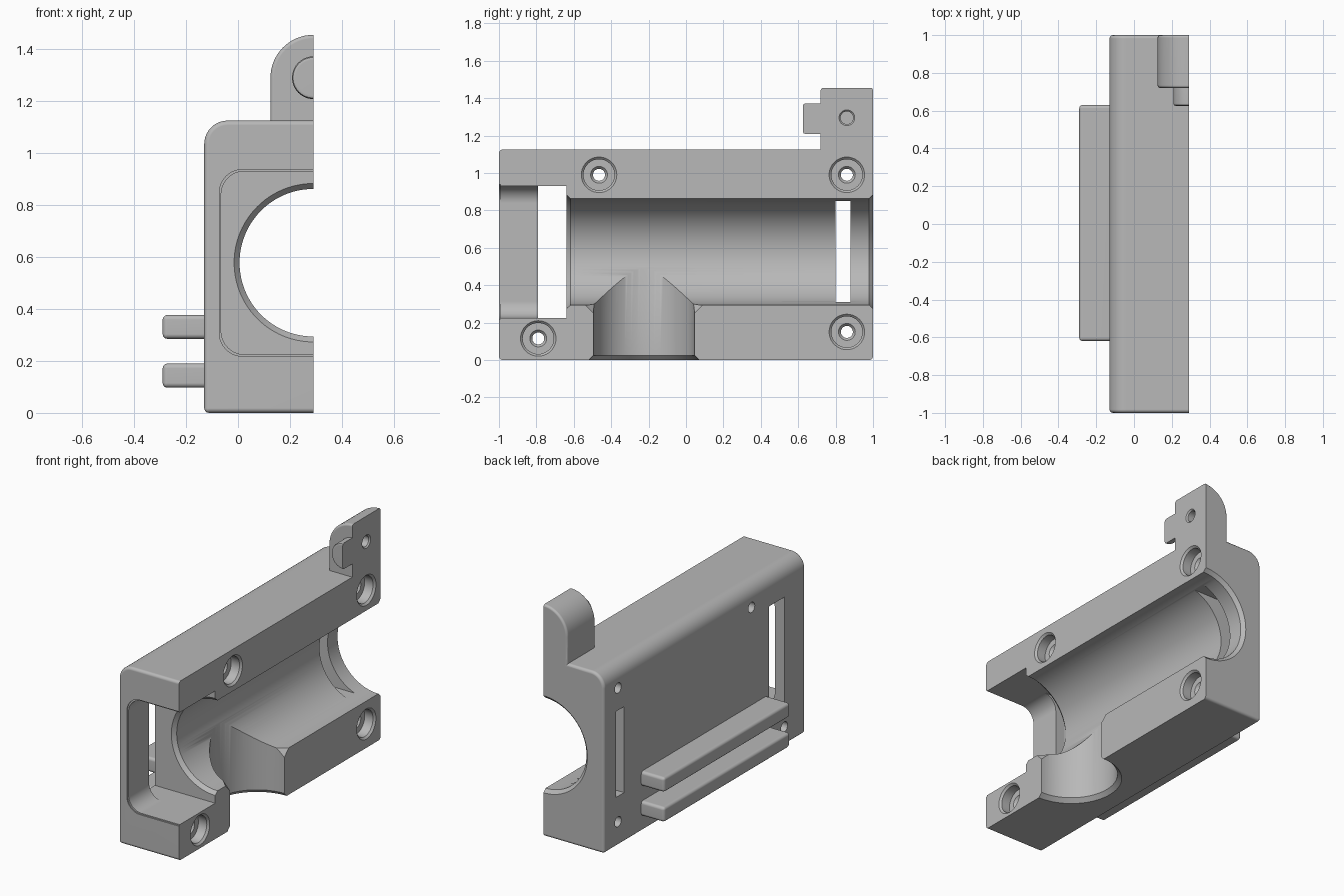
import bpy, bmesh
from math import sin, cos, pi, radians
from mathutils import Vector, Matrix

if "Cube" in bpy.data.objects:
    bpy.data.objects.remove(bpy.data.objects["Cube"], do_unlink=True)

grey = bpy.data.materials.new("plain grey")
grey.use_nodes = True
grey.diffuse_color = (0.48, 0.48, 0.48, 1)
grey.node_tree.nodes["Principled BSDF"].inputs["Base Color"].default_value = grey.diffuse_color

CUT = 0.29        # split plane
BORE_Z = 0.578    # main bore axis height
PORT_Y = -0.225   # branch port axis
LUG_Z = 1.29      # lug centre height


def finish(name, bm):
    bmesh.ops.recalc_face_normals(bm, faces=bm.faces[:])
    mesh = bpy.data.meshes.new(name)
    bm.to_mesh(mesh)
    bm.free()
    mesh.materials.append(grey)
    ob = bpy.data.objects.new(name, mesh)
    bpy.context.collection.objects.link(ob)
    return ob


def activate(ob):
    bpy.ops.object.select_all(action='DESELECT')
    ob.select_set(True)
    bpy.context.view_layer.objects.active = ob


def apply_mod(ob, kind, **settings):
    activate(ob)
    mod = ob.modifiers.new(kind.title(), kind)
    for key, value in settings.items():
        setattr(mod, key, value)
    bpy.ops.object.modifier_apply(modifier=mod.name)


def bevel(ob, width):
    apply_mod(ob, 'BEVEL', width=width, segments=3, limit_method='ANGLE',
              angle_limit=radians(40))
    return ob


def prism(name, profile, y0, y1):
    """Extrude an (x, z) outline along y."""
    bm = bmesh.new()
    face = bm.faces.new([bm.verts.new((x, y0, z)) for x, z in profile])
    moved = bmesh.ops.extrude_face_region(bm, geom=[face])["geom"]
    bmesh.ops.translate(bm, vec=(0, y1 - y0, 0),
                        verts=[v for v in moved if isinstance(v, bmesh.types.BMVert)])
    return finish(name, bm)


def box(name, x0, x1, y0, y1, z0, z1):
    return prism(name, [(x0, z0), (x1, z0), (x1, z1), (x0, z1)], y0, y1)


def lathe(name, profile, origin, axis, seg=64):
    """Turn (radius, distance) pairs about an axis and cap both ends."""
    turn = Vector((0, 0, 1)).rotation_difference(Vector(axis)).to_matrix().to_4x4()
    place = Matrix.Translation(origin) @ turn
    bm = bmesh.new()
    rings = [[bm.verts.new(place @ Vector((r * cos(2 * pi * i / seg), r * sin(2 * pi * i / seg), t)))
              for i in range(seg)] for r, t in profile]
    for a, b in zip(rings, rings[1:]):
        for i in range(seg):
            j = (i + 1) % seg
            bm.faces.new((a[i], a[j], b[j], b[i]))
    bm.faces.new(rings[0])
    bm.faces.new(rings[-1])
    return finish(name, bm)


def arc(cx, cz, r, start, end, n=10):
    return [(cx + r * cos(radians(start + (end - start) * i / n)),
             cz + r * sin(radians(start + (end - start) * i / n))) for i in range(n + 1)]


def combine(ob, other, operation):
    apply_mod(ob, 'BOOLEAN', operation=operation, solver='EXACT', object=other)
    bpy.data.objects.remove(other, do_unlink=True)


def pocket(name, grow, y0, y1):
    x, lo, hi, r = -0.065 - grow, 0.225 - grow, 0.93 + grow, 0.09
    outline = arc(x + r, hi - r, r, 90, 180) + arc(x + r, lo + r, r, 180, 270)
    return prism(name, outline + [(0.5, lo), (0.5, hi)], y0, y1)


# Housing with a rounded upper shoulder, lug and peg, kept long past the split
housing = bevel(prism("housing_half",
                      [(0.5, 0), (0.5, 1.125)] + arc(-0.04, 1.035, 0.09, 90, 180) + [(-0.13, 0)],
                      -1, 1), 0.018)
lug = bevel(prism("lug", [(0.455, 1.05)] + arc(CUT, LUG_Z, 0.165, 0, 180, 32) + [(0.125, 1.05)],
                  0.72, 1), 0.014)
peg = lathe("peg", [(0.068, 0), (0.078, 0.004), (0.082, 0.014), (0.082, 0.15)],
            (CUT, 0.625, LUG_Z), (0, 1, 0))
combine(housing, lug, 'UNION')
combine(housing, peg, 'UNION')

# Split plane, front pocket with eased mouth, and wall slots
cutters = [
    box("split_cutter", CUT, 1, -2, 2, -1, 2),
    pocket("pocket_cutter", 0, -1.1, -0.7),
    pocket("mouth_cutter", 0.007, -1.1, -0.993),
    box("front_slot_cutter", -0.3, 0.5, -0.79, -0.64, 0.225, 0.93),
    box("rear_slot_cutter", -0.3, 0.5, 0.80, 0.88, 0.31, 0.85),
]

# Main bore and branch port, both with chamfered mouths
cutters.append(lathe("bore_cutter",
                     [(0.305, -0.7), (0.305, -0.64), (0.284, -0.617), (0.284, 0.979),
                      (0.305, 1), (0.305, 1.1)], (CUT, 0, BORE_Z), (0, 1, 0), 96))
cutters.append(lathe("port_cutter",
                     [(0.295, -0.1), (0.295, 0), (0.27, 0.025), (0.27, BORE_Z)],
                     (CUT, PORT_Y, 0), (0, 0, 1), 96))

# Screw holes with counterbores, and the blind lug hole
for y, z in [(-0.465, 0.99), (0.86, 0.99), (-0.79, 0.115), (0.86, 0.15)]:
    cutters.append(lathe("screw_cutter",
                         [(0.095, -0.1), (0.095, 0), (0.083, 0.012), (0.083, 0.07),
                          (0.045, 0.07), (0.032, 0.085), (0.032, 0.6)],
                         (CUT, y, z), (-1, 0, 0), 40))
cutters.append(lathe("lug_hole_cutter", [(0.042, -0.1), (0.042, 0), (0.034, 0.008), (0.034, 0.08)],
                     (CUT, 0.86, LUG_Z + 0.005), (-1, 0, 0), 32))

# Small corner reliefs where the port meets the bore
for side in (-1, 1):
    bm = bmesh.new()
    for depth, dy, z in [(0, 0.27, 0.25), (0, 0.315, 0.295), (0.14, 0.225, 0.35), (0, 0.2, 0.4)]:
        for x in (CUT - depth, CUT + 0.05):
            bm.verts.new((x, PORT_Y + side * dy, z))
    hull = bmesh.ops.convex_hull(bm, input=bm.verts[:])
    loose = [v for v in bm.verts if not v.link_faces]
    bmesh.ops.delete(bm, geom=loose, context='VERTS')
    cutters.append(finish("relief_cutter", bm))

for cutter in cutters:
    combine(housing, cutter, 'DIFFERENCE')

# Two long ribs on the outer wall
ribs = [bevel(box(name, -0.29, -0.1, -0.62, 0.63, z0, z1), 0.018)
        for name, z0, z1 in [("lower_rib", 0.097, 0.19), ("upper_rib", 0.285, 0.377)]]

for ob in [housing] + ribs:
    activate(ob)
    bpy.ops.object.shade_smooth_by_angle(angle=radians(32))
    weighted = ob.modifiers.new("Weighted", 'WEIGHTED_NORMAL')
    weighted.keep_sharp = True
